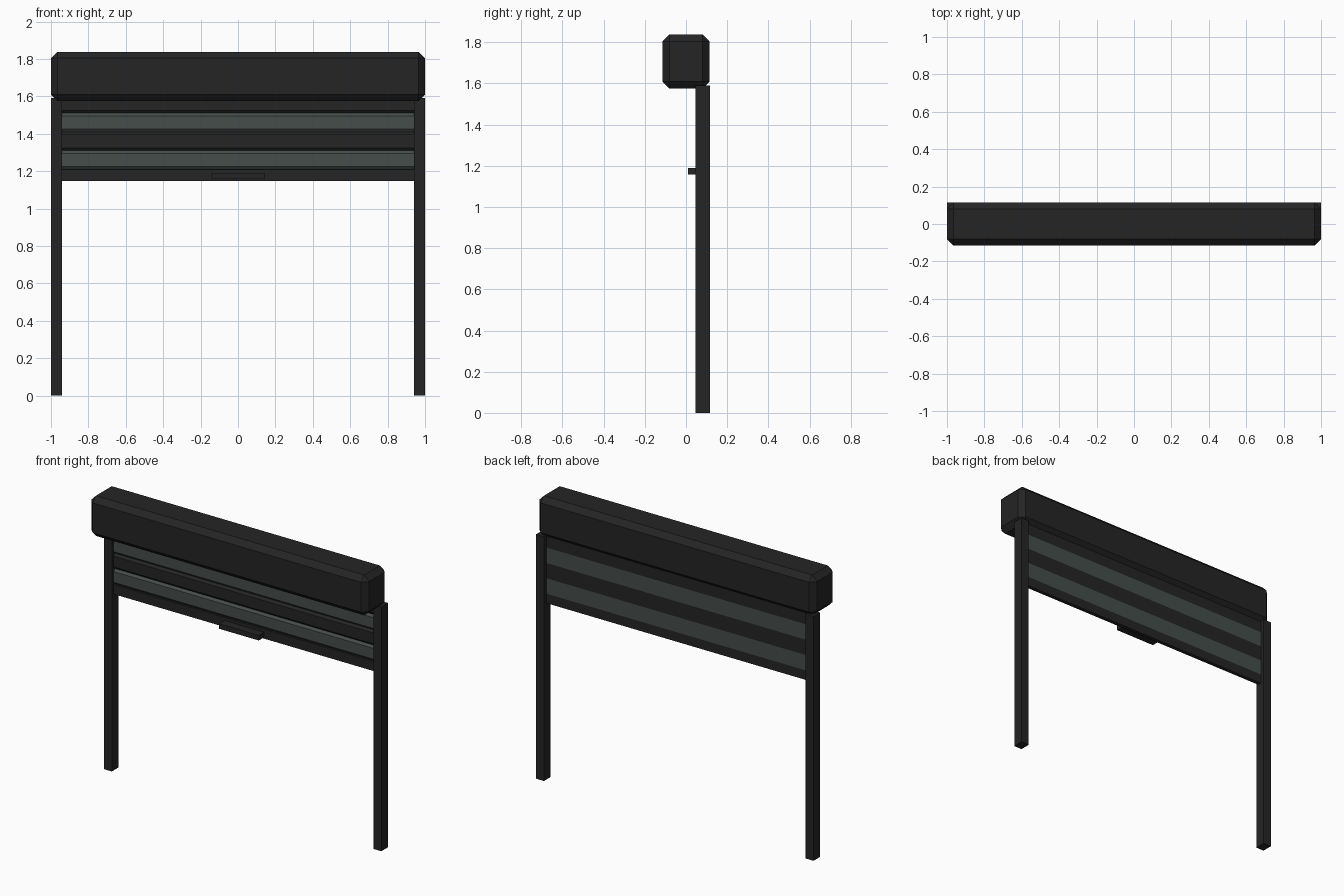
import bpy, bmesh

if "Cube" in bpy.data.objects:
    bpy.data.objects.remove(bpy.data.objects["Cube"])

def material(name, rgb):
    m = bpy.data.materials.new(name)
    m.diffuse_color = (*rgb, 1)
    m.use_nodes = True
    m.node_tree.nodes["Principled BSDF"].inputs["Base Color"].default_value = m.diffuse_color
    return m

DARK = material("dark metal", (0.018, 0.018, 0.018))
GREY = material("grey green slat", (0.06, 0.075, 0.071))

def finish(name, bm, mat):
    bmesh.ops.recalc_face_normals(bm, faces=bm.faces)
    me = bpy.data.meshes.new(name)
    bm.to_mesh(me)
    bm.free()
    me.materials.append(mat)
    ob = bpy.data.objects.new(name, me)
    bpy.context.collection.objects.link(ob)
    return ob

def box(name, lo, hi, mat, bevel=0):
    bm = bmesh.new()
    bmesh.ops.create_cube(bm, size=1)
    for v in bm.verts:
        v.co = [(a + b) / 2 + c * (b - a) for a, b, c in zip(lo, hi, v.co)]
    if bevel:
        bmesh.ops.bevel(bm, geom=bm.edges[:], offset=bevel, segments=1,
                        affect='EDGES', profile=0.5)
    return finish(name, bm, mat)

def slat(name, z, mat):
    # chamfered front, flat back, extruded along x
    profile = [(0.09, z), (0.078, z), (0.065, z + 0.015), (0.065, z + 0.085),
               (0.078, z + 0.1), (0.09, z + 0.1)]
    bm = bmesh.new()
    face = bm.faces.new([bm.verts.new((-0.945, y, h)) for y, h in profile])
    ext = bmesh.ops.extrude_face_region(bm, geom=[face])
    verts = [g for g in ext["geom"] if isinstance(g, bmesh.types.BMVert)]
    bmesh.ops.translate(bm, verts=verts, vec=(1.89, 0, 0))
    return finish(name, bm, mat)

# chamfered housing at the top
box("roller_housing", (-1, -0.115, 1.576), (1, 0.115, 1.838), DARK, 0.034)

# side guide rails
for side, x in (("left", -1), ("right", 0.942)):
    box(side + "_guide_rail", (x, 0.047, 0), (x + 0.058, 0.116, 1.59), DARK)

# alternating slats, bottom bar and handle
for i in range(4):
    slat(f"slat_{i + 1}", 1.21 + 0.1 * i, DARK if i % 2 else GREY)
box("bottom_bar", (-0.945, 0.065, 1.148), (0.945, 0.09, 1.21), DARK)
box("pull_handle", (-0.143, 0.01, 1.157), (0.143, 0.068, 1.19), DARK)
